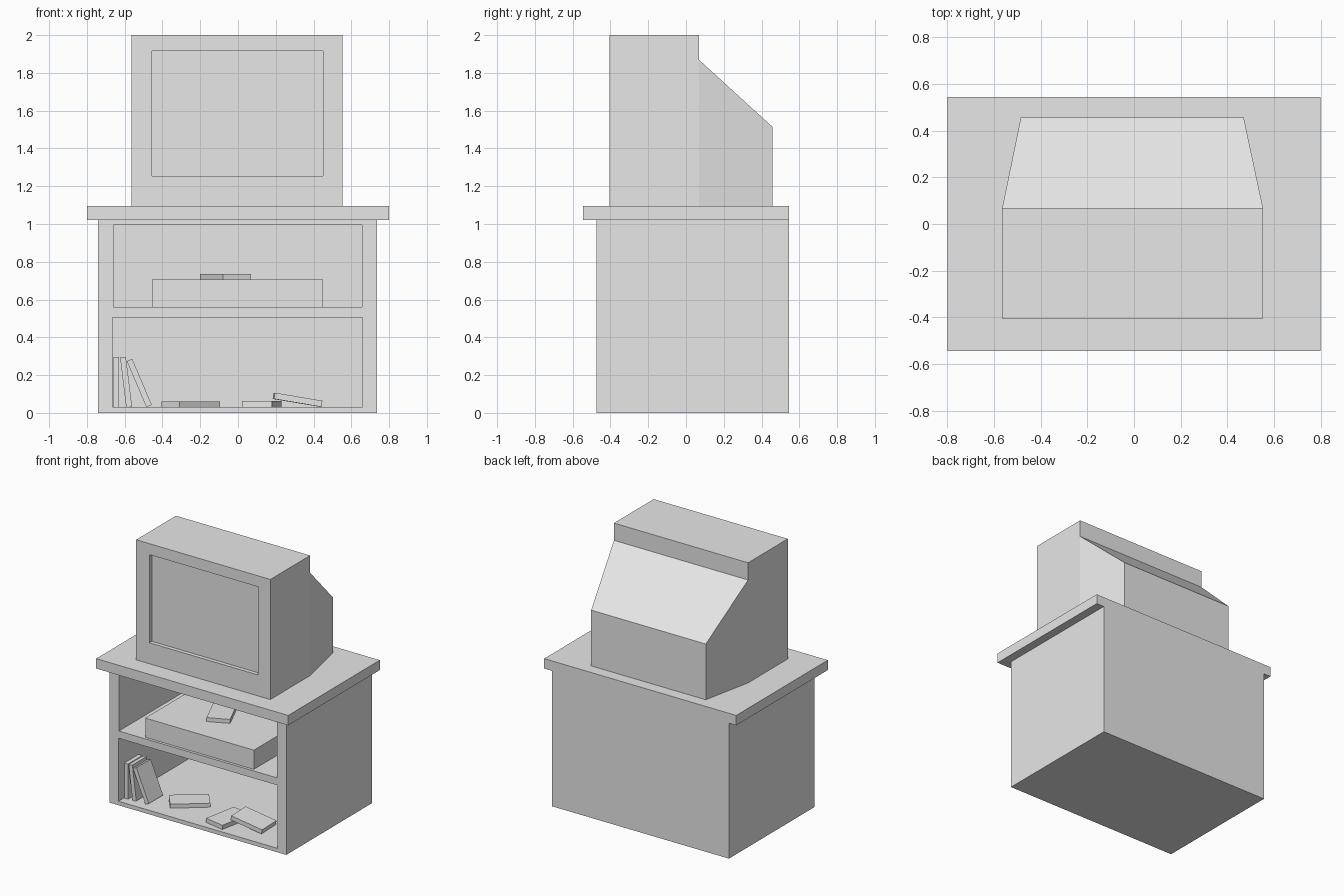
import bpy, bmesh
from math import radians
from mathutils import Euler, Vector

old = bpy.data.objects.get("Cube")
if old:
    bpy.data.objects.remove(old, do_unlink=True)

# One plain grey for everything
GREY = (0.8, 0.8, 0.8, 1)
grey = bpy.data.materials.new("plain grey")
grey.use_nodes = True
grey.diffuse_color = GREY
grey.node_tree.nodes["Principled BSDF"].inputs["Base Color"].default_value = GREY


def finish(name, bm):
    bmesh.ops.recalc_face_normals(bm, faces=bm.faces)
    mesh = bpy.data.meshes.new(name)
    bm.to_mesh(mesh)
    bm.free()
    mesh.materials.append(grey)
    obj = bpy.data.objects.new(name, mesh)
    bpy.context.collection.objects.link(obj)
    return obj


def box(name, x, y, z):
    """Axis-aligned box from its (min, max) range on each axis."""
    bm = bmesh.new()
    bmesh.ops.create_cube(bm, size=1)
    for v in bm.verts:
        v.co = Vector(r[0] if c < 0 else r[1] for c, r in zip(v.co, (x, y, z)))
    return finish(name, bm)


def carve(obj, x, y, z):
    """Cut a box-shaped recess out of an object."""
    cutter = box("cutter", x, y, z)
    cutter.hide_render = True
    mod = obj.modifiers.new("recess", 'BOOLEAN')
    mod.operation = 'DIFFERENCE'
    mod.solver = 'EXACT'
    mod.object = cutter
    bpy.context.view_layer.objects.active = obj
    bpy.ops.object.modifier_apply(modifier=mod.name)
    bpy.data.objects.remove(cutter, do_unlink=True)


def book(name, corner, size, lean=0, turn=0):
    """Thin box placed by its front lower left corner, leaned and turned."""
    obj = box(name, *[(0, s) for s in size])
    obj.location = corner
    obj.rotation_euler = Euler((0, radians(lean), radians(turn)))


# Cabinet with two open compartments
cabinet = box("cabinet", (-0.74, 0.735), (-0.475, 0.545), (0, 1.02))
carve(cabinet, (-0.66, 0.657), (-0.6, 0.47), (0.56, 0.995))
carve(cabinet, (-0.664, 0.66), (-0.6, 0.47), (0.03, 0.505))
box("tabletop", (-0.8, 0.8), (-0.545, 0.545), (1.02, 1.095))

# Television front housing with recessed screen
BACK = 0.068
front = box("television_housing", (-0.565, 0.553), (-0.405, BACK), (1.095, 2))
carve(front, (-0.455, 0.45), (-0.5, -0.375), (1.253, 1.917))

# Tapered back of the television
bm = bmesh.new()
rings = []
for y, left, right, top in ((BACK, -0.565, 0.553, 1.87), (0.457, -0.485, 0.47, 1.515)):
    rings.append([bm.verts.new((x, y, z)) for x, z in
                  ((left, 1.095), (right, 1.095), (right, top), (left, top))])
for i in range(4):
    j = (i + 1) % 4
    bm.faces.new((rings[0][i], rings[0][j], rings[1][j], rings[1][i]))
for ring in rings:
    bm.faces.new(ring)
finish("television_back", bm)

# Player on the upper shelf with a tape on it
box("video_player", (-0.455, 0.45), (-0.454, 0.25), (0.56, 0.705))
book("tape_on_player", (-0.08, -0.26, 0.705), (0.164, 0.296, 0.03), turn=24)

# Standing row on the lower shelf
for i, (x, lean) in enumerate(((-0.66, 0), (-0.592, -7), (-0.485, -23))):
    book(f"standing_book_{i + 1}", (x, -0.41, 0.03), (0.031, 0.17, 0.265), lean=lean)

# Loose ones on the lower shelf
book("flat_book", (-0.31, -0.365, 0.03), (0.275, 0.152, 0.03), turn=38.6)
book("lower_book", (0.022, -0.412, 0.03), (0.16, 0.265, 0.032), turn=-11)
book("propped_book", (0.19, -0.36, 0.074), (0.255, 0.18, 0.033), lean=9.5, turn=2)
